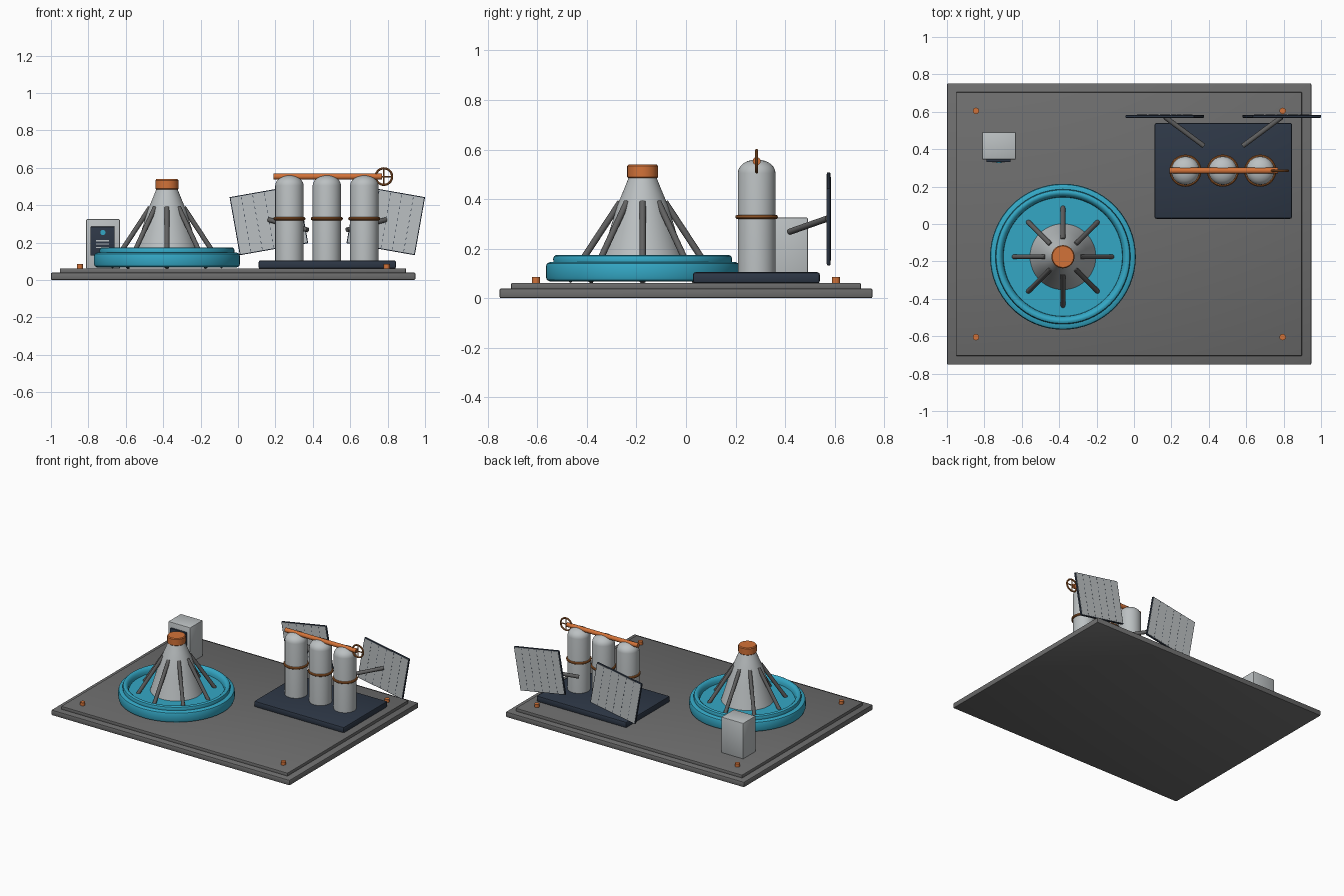
import bpy, bmesh, math
from mathutils import Vector, Matrix

if "Cube" in bpy.data.objects:
    bpy.data.objects.remove(bpy.data.objects["Cube"])


def material(name, rgb):
    m = bpy.data.materials.new(name)
    m.diffuse_color = (*rgb, 1)
    m.use_nodes = True
    m.node_tree.nodes["Principled BSDF"].inputs["Base Color"].default_value = m.diffuse_color
    return m


GREY = material("base grey", (0.155, 0.155, 0.155))
STEEL = material("strut grey", (0.12, 0.12, 0.12))
LIGHT = material("light metal", (0.50, 0.53, 0.54))
TEAL = material("teal", (0.034, 0.39, 0.56))
ORANGE = material("orange", (0.65, 0.17, 0.04))
COPPER = material("copper", (0.40, 0.13, 0.03))
NAVY = material("dark navy", (0.027, 0.039, 0.062))


def finish(name, bm, mat, matrix=None):
    bmesh.ops.recalc_face_normals(bm, faces=bm.faces)
    me = bpy.data.meshes.new(name)
    bm.to_mesh(me)
    bm.free()
    me.materials.append(mat)
    me.shade_smooth()
    me.set_sharp_from_angle(angle=math.radians(35))
    ob = bpy.data.objects.new(name, me)
    bpy.context.collection.objects.link(ob)
    if matrix is not None:
        ob.matrix_world = matrix
    return ob


def add_box(bm, lo, hi):
    lo, hi = Vector(lo), Vector(hi)
    bmesh.ops.create_cube(bm, size=1, matrix=Matrix.Translation((lo + hi) / 2)
                          @ Matrix.Diagonal((*(hi - lo), 1)))


def box(name, lo, hi, mat, bevel=0.0, matrix=None):
    bm = bmesh.new()
    add_box(bm, lo, hi)
    if bevel:
        bmesh.ops.bevel(bm, geom=bm.edges[:], offset=bevel, segments=2,
                        affect='EDGES', profile=0.5)
    return finish(name, bm, mat, matrix)


def lathe(name, profile, loc, mat, steps=48):
    """Spin an (r, z) profile around the vertical axis at loc."""
    bm = bmesh.new()
    vs = [bm.verts.new((r, 0, z)) for r, z in profile]
    es = [bm.edges.new(p) for p in zip(vs, vs[1:])]
    bmesh.ops.spin(bm, geom=vs + es, cent=(0, 0, 0), axis=(0, 0, 1),
                   angle=2 * math.pi, steps=steps, use_duplicate=False)
    bmesh.ops.remove_doubles(bm, verts=bm.verts, dist=1e-5)
    return finish(name, bm, mat, Matrix.Translation(loc))


def rod(name, a, b, radius, mat, sides=12):
    a, b = Vector(a), Vector(b)
    bm = bmesh.new()
    bmesh.ops.create_cone(bm, cap_ends=True, segments=sides, radius1=radius,
                          radius2=radius, depth=(b - a).length)
    rot = (b - a).to_track_quat('Z', 'Y').to_matrix().to_4x4()
    return finish(name, bm, mat, Matrix.Translation((a + b) / 2) @ rot)


def ring(name, loc, major, minor, mat):
    n = 10
    prof = [(major + minor * math.cos(i * 2 * math.pi / n),
             minor * math.sin(i * 2 * math.pi / n)) for i in range(n + 1)]
    return lathe(name, prof, loc, mat, 36)


# Base plates and corner bolts
box("base_lower", (-1, -0.752, 0), (0.948, 0.752, 0.04), GREY, 0.007)
box("base_upper", (-0.952, -0.705, 0.035), (0.898, 0.705, 0.062), GREY, 0.004)
for x in (-0.845, 0.795):
    for y in (-0.605, 0.605):
        rod("corner_bolt", (x, y, 0.05), (x, y, 0.085), 0.017, ORANGE, 16)

# Round teal foundation with a raised rim
CX, CY = -0.38, -0.175
lathe("foundation_ring",
      [(0, 0.068), (0.375, 0.068), (0.386, 0.074), (0.39, 0.086), (0.39, 0.128),
       (0.386, 0.14), (0.375, 0.146), (0.36, 0.147), (0.361, 0.16), (0.357, 0.17),
       (0.348, 0.175), (0.338, 0.174), (0.328, 0.166), (0.32, 0.15), (0.318, 0.132),
       (0, 0.132)], (CX, CY, 0), TEAL, 64)

# Tapered tower with cap and eight braces
lathe("tower", [(0, 0.12), (0.18, 0.12), (0.161, 0.18), (0.131, 0.28), (0.102, 0.375),
                (0.075, 0.44), (0.057, 0.485), (0, 0.485)], (CX, CY, 0), LIGHT)
lathe("tower_cap", [(0, 0.484), (0.057, 0.484), (0.062, 0.489), (0.062, 0.533),
                    (0.057, 0.539), (0, 0.539)], (CX, CY, 0), ORANGE, 32)
for i in range(8):
    c, s = math.cos(i * math.pi / 4), math.sin(i * math.pi / 4)
    rod("tower_brace", (CX + 0.3 * c, CY + 0.3 * s, 0.068),
        (CX + 0.09 * c, CY + 0.09 * s, 0.388), 0.013, STEEL)

# Tank platform, tanks and bands
box("tank_platform", (0.11, 0.028, 0.06), (0.845, 0.54, 0.105), NAVY, 0.01)
TY = 0.285
dome = [(0.076 * math.cos(a), 0.505 + 0.055 * math.sin(a))
        for a in (math.radians(d) for d in range(0, 90, 15))]
for x in (0.275, 0.475, 0.675):
    lathe("tank", [(0, 0.1), (0.076, 0.1)] + dome + [(0, 0.56)], (x, TY, 0), LIGHT, 32)
    ring("tank_band", (x, TY, 0.328), 0.077, 0.009, COPPER)

# Manifold pipe with hand wheel
rod("manifold_pipe", (0.19, TY, 0.553), (0.77, TY, 0.553), 0.016, ORANGE, 16)
wheel = ring("valve_wheel", (0, 0, 0), 0.044, 0.006, COPPER)
wheel.matrix_world = (Matrix.Translation((0.78, TY, 0.553))
                      @ Matrix.Rotation(math.pi / 2, 4, 'X'))
for dx, dz in ((0.044, 0), (0, 0.044)):
    rod("wheel_spoke", (0.78 - dx, TY, 0.553 - dz), (0.78 + dx, TY, 0.553 + dz),
        0.004, COPPER, 8)

# Tilted panels on arms, mirrored left and right
W, H, MID = 0.371, 0.315, 0.4775
for side in (-1, 1):
    px = MID + side * 0.3125
    m = (Matrix.Translation((px, 0.575, 0.32))
         @ Matrix.Rotation(side * math.radians(10), 4, 'Y'))
    box("panel_frame", (-W / 2, -0.007, -H / 2), (W / 2, 0.007, H / 2), NAVY, 0.002, m)
    for f in (-1, 1):
        box("panel_face", (-W / 2 + 0.005, f * 0.0075 - 0.001, -H / 2 + 0.005),
            (W / 2 - 0.005, f * 0.0075 + 0.001, H / 2 - 0.005), LIGHT, 0, m)
    # rows of short dark dashes on both faces
    bm = bmesh.new()
    for i in range(1, 6):
        for j in range(10):
            x, z = -W / 2 + i * W / 6, -H / 2 + (j + 0.5) * H / 10
            add_box(bm, (x - 0.0015, -0.0092, z - 0.007), (x + 0.0015, 0.0092, z + 0.007))
    finish("panel_dashes", bm, NAVY, m)
    rod("panel_arm", (MID + side * 0.105, 0.418, 0.268), (px, 0.572, 0.322),
        0.013, STEEL)

# Control cabinet with screen, indicator and readout lines
box("cabinet", (-0.812, 0.345, 0.06), (-0.632, 0.492, 0.325), LIGHT, 0.005)
box("cabinet_screen", (-0.788, 0.332, 0.13), (-0.66, 0.35, 0.285), NAVY, 0.002)
rod("indicator_light", (-0.722, 0.327, 0.254), (-0.722, 0.335, 0.254), 0.014, TEAL, 16)
for z in (0.21, 0.192, 0.174):
    box("readout_line", (-0.758, 0.328, z - 0.003), (-0.69, 0.334, z + 0.003), LIGHT)
